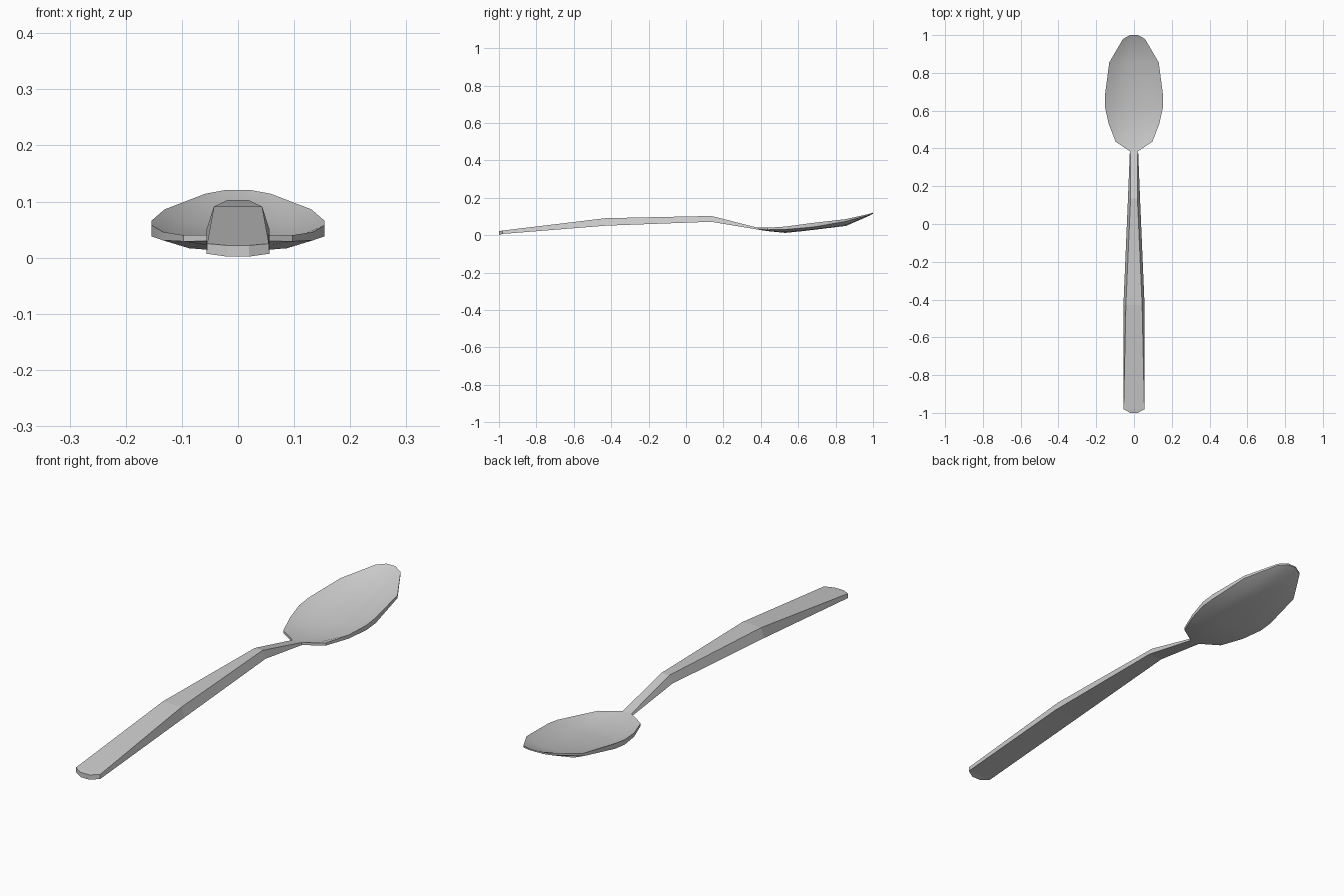
import bpy, bmesh, math

if "Cube" in bpy.data.objects:
    bpy.data.objects.remove(bpy.data.objects["Cube"])


def loft(name, rings, cap_start=False, cap_end=False, smooth=False):
    """Skin a series of closed cross-sections with quads."""
    bm = bmesh.new()
    loops = [[bm.verts.new(p) for p in ring] for ring in rings]
    for a, b in zip(loops, loops[1:]):
        n = len(a)
        for i in range(n):
            j = (i + 1) % n
            bm.faces.new((a[i], a[j], b[j], b[i]))
    if cap_start:
        bm.faces.new(loops[0])
    if cap_end:
        bm.faces.new(loops[-1])
    bmesh.ops.recalc_face_normals(bm, faces=bm.faces)
    mesh = bpy.data.meshes.new(name)
    bm.to_mesh(mesh)
    bm.free()
    obj = bpy.data.objects.new(name, mesh)
    bpy.context.collection.objects.link(obj)
    if smooth:
        bpy.ops.object.select_all(action='DESELECT')
        obj.select_set(True)
        bpy.context.view_layer.objects.active = obj
        bpy.ops.object.shade_smooth_by_angle(angle=math.radians(32))
    return obj


# handle: y, top half width, bottom half width, top z, bottom z
handle = [
    (-1.00, .020, .020, .022, .002),
    (-0.98, .055, .056, .025, .007),
    (-0.43, .043, .056, .091, .051),
    (0.135, .018, .032, .103, .072),
    (0.385, .020, .022, .040, .030),
]
loft("handle",
     [[(-t, y, zt), (t, y, zt), (b, y, zb), (-b, y, zb)]
      for y, t, b, zt, zb in handle], cap_start=True)

# bowl: y, half width, rim top z, rim bottom z, inner floor z, underside z
bowl = [
    (0.385, .021, .040, .030, .040, .030),
    (0.435, .097, .040, .029, .032, .022),
    (0.530, .134, .046, .031, .023, .012),
    (0.620, .154, .058, .038, .030, .021),
    (0.680, .154, .066, .044, .037, .028),
    (0.855, .131, .086, .074, .060, .049),
    (0.980, .058, .114, .107, .110, .104),
    (1.000, .020, .121, .115, .121, .115),
]
# share of the depth reached at each fraction of the half width
dish = [(-1, 0), (-.65, .75), (-.25, .97), (.25, .97), (.65, .75), (1, 0)]
rings = []
for y, w, rt, rb, floor, under in bowl:
    inner = [(f * w, y, rt + (floor - rt) * d) for f, d in dish]
    outer = [(f * w, y, rb + (under - rb) * d) for f, d in reversed(dish)]
    rings.append(inner + outer)
loft("bowl", rings, cap_end=True, smooth=True)
